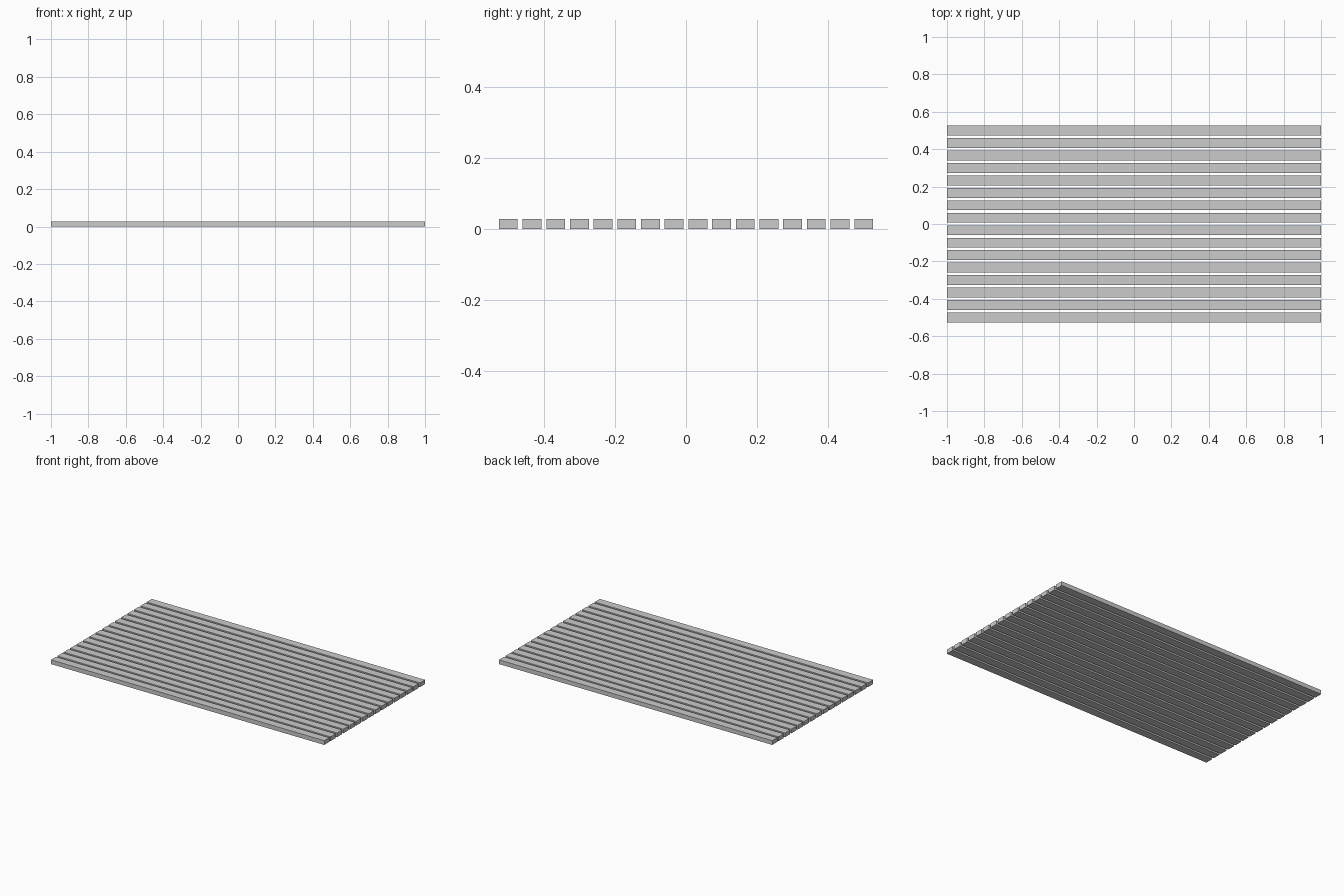
import bpy

if "Cube" in bpy.data.objects:
    bpy.data.objects.remove(bpy.data.objects["Cube"])

COUNT = 16
PITCH = 0.0667
LENGTH, WIDTH, THICK = 2.0, 0.053, 0.028


def box(name, size, location):
    bpy.ops.mesh.primitive_cube_add(size=1, location=location)
    obj = bpy.context.object
    obj.name = name
    obj.scale = size
    bpy.ops.object.transform_apply(location=False, rotation=False, scale=True)
    return obj


# Parallel deck slats, evenly spaced front to back
for i in range(COUNT):
    y = (i - (COUNT - 1) / 2) * PITCH
    box(f"slat_{i + 1:02d}", (LENGTH, WIDTH, THICK), (0, y, THICK / 2))
